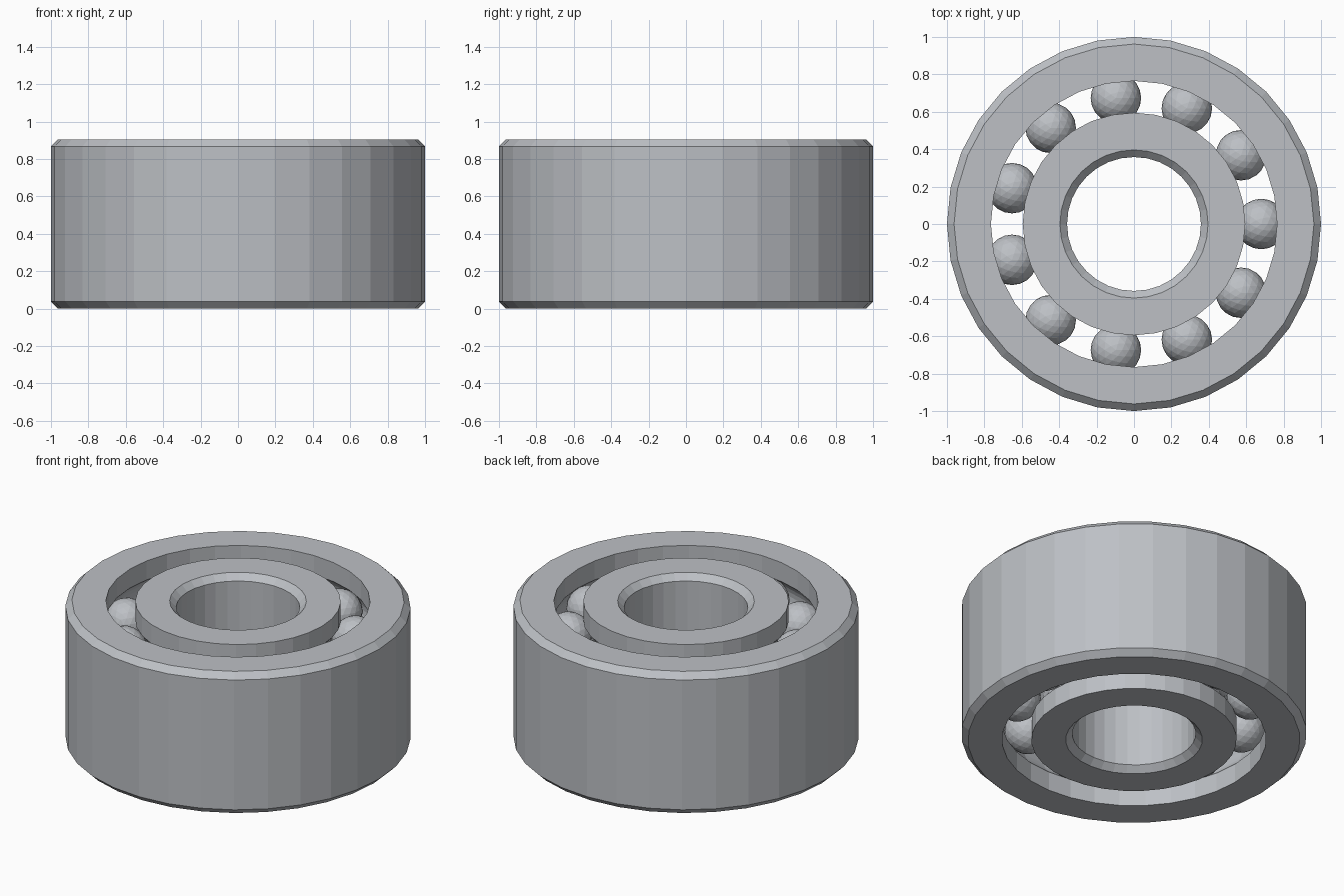
import bpy
import bmesh
from math import cos, sin, pi, acos, asin
from mathutils import Vector, Matrix

cube = bpy.data.objects.get("Cube")
if cube:
    bpy.data.objects.remove(cube, do_unlink=True)

HEIGHT = 0.905
SEGMENTS = 32
BALLS = 11
BALL_R = 0.135
PITCH = 0.68           # radius of the ball circle
GAP = 0.085            # distance from ball circle to each race wall
CHAMFER = 0.038
ROWS = (HEIGHT * 0.25, HEIGHT * 0.75)

steel = bpy.data.materials.new("steel_grey")
steel.use_nodes = True
colour = (0.51, 0.53, 0.56, 1)
steel.diffuse_color = colour
steel.node_tree.nodes["Principled BSDF"].inputs["Base Color"].default_value = colour


def finish(bm, name):
    mesh = bpy.data.meshes.new(name)
    bm.to_mesh(mesh)
    bm.free()
    mesh.materials.append(steel)
    obj = bpy.data.objects.new(name, mesh)
    bpy.context.collection.objects.link(obj)
    return obj


def race_profile(side, steps=8):
    """Race wall from bottom to top with one round groove per ball row."""
    half = acos(GAP / BALL_R)
    points = [(PITCH + side * GAP, 0)]
    for z in ROWS:
        for i in range(steps + 1):
            a = -half + 2 * half * i / steps
            points.append((PITCH + side * BALL_R * cos(a), z + BALL_R * sin(a)))
    points.append((PITCH + side * GAP, HEIGHT))
    return points


def lathe(name, profile):
    """Revolve a closed (radius, z) profile around the z axis."""
    bm = bmesh.new()
    rings = []
    for s in range(SEGMENTS):
        a = 2 * pi * s / SEGMENTS
        rings.append([bm.verts.new((r * cos(a), r * sin(a), z)) for r, z in profile])
    n = len(profile)
    for s in range(SEGMENTS):
        here, there = rings[s], rings[(s + 1) % SEGMENTS]
        for i in range(n):
            j = (i + 1) % n
            bm.faces.new((here[i], there[i], there[j], here[j]))
    bmesh.ops.recalc_face_normals(bm, faces=bm.faces)
    return finish(bm, name)


def chamfered_wall(radius, direction):
    """Plain wall from top to bottom with a chamfer at each end."""
    end = radius + direction * CHAMFER
    return [(end, HEIGHT), (radius, HEIGHT - CHAMFER), (radius, CHAMFER), (end, 0)]


# Rings
lathe("outer_ring", race_profile(1) + chamfered_wall(1.0, -1))
lathe("inner_ring", race_profile(-1) + chamfered_wall(0.358, 1))

# Two rows of balls
for row, z in zip(("lower", "upper"), ROWS):
    bm = bmesh.new()
    for i in range(BALLS):
        a = 2 * pi * i / BALLS
        place = Matrix.Translation(Vector((PITCH * cos(a), PITCH * sin(a), z)))
        bmesh.ops.create_icosphere(bm, subdivisions=3, radius=BALL_R, matrix=place)
    finish(bm, row + "_balls")
